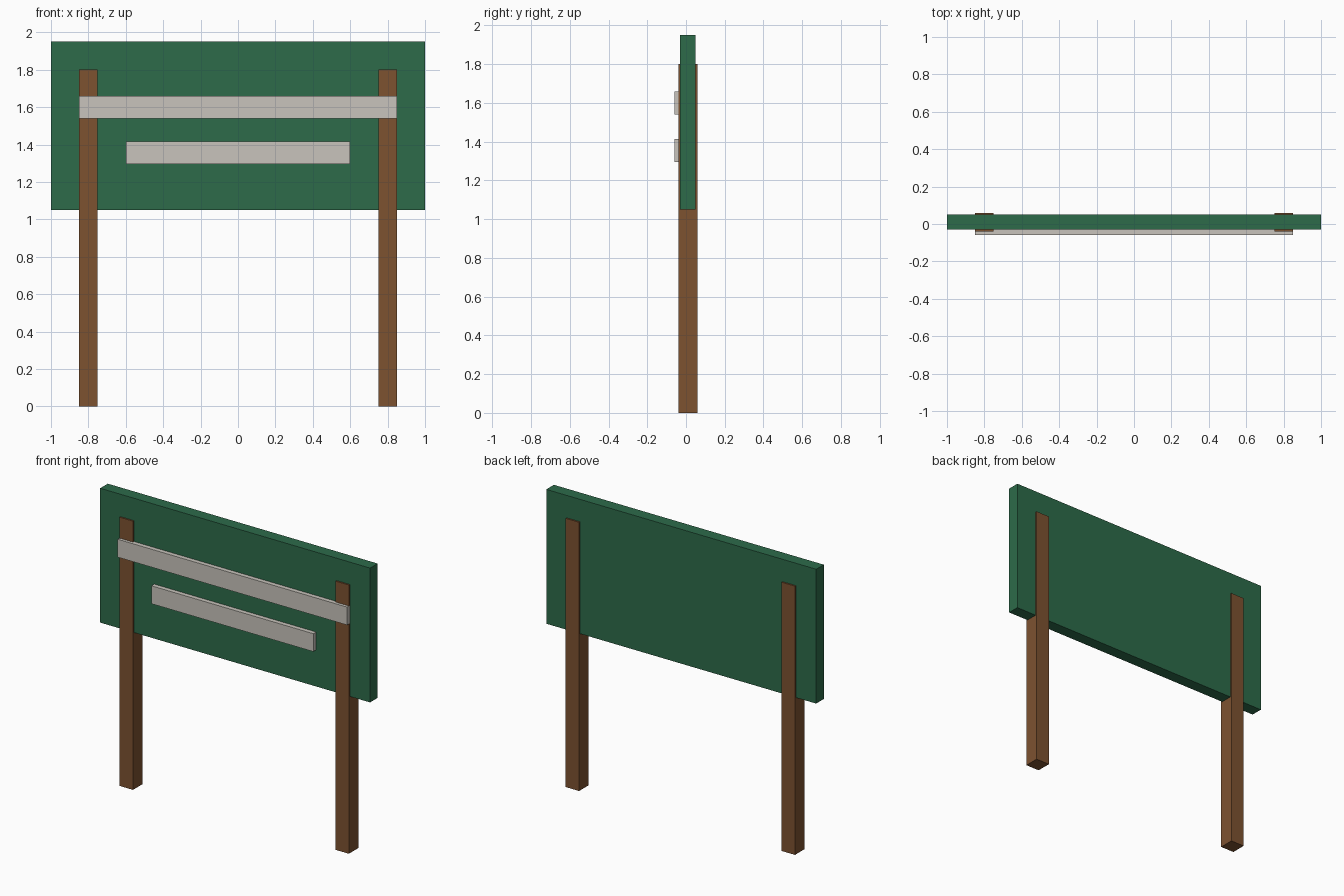
import bpy

if "Cube" in bpy.data.objects:
    bpy.data.objects.remove(bpy.data.objects["Cube"])


def material(name, rgb):
    m = bpy.data.materials.new(name)
    m.diffuse_color = (*rgb, 1.0)
    m.use_nodes = True
    m.node_tree.nodes["Principled BSDF"].inputs["Base Color"].default_value = m.diffuse_color
    return m


GREEN = material("green paint", (0.026, 0.147, 0.068))
BROWN = material("brown wood", (0.205, 0.084, 0.030))
PALE = material("pale grey", (0.578, 0.552, 0.503))


def box(name, x, y, z, mat):
    """Box from (min, max) ranges on each axis."""
    bpy.ops.mesh.primitive_cube_add(size=1)
    ob = bpy.context.object
    ob.name = name
    ranges = (x, y, z)
    ob.location = [(a + b) / 2 for a, b in ranges]
    ob.scale = [b - a for a, b in ranges]
    bpy.ops.object.transform_apply(location=True, rotation=False, scale=True)
    ob.data.materials.append(mat)
    return ob


# Sign board
box("sign_board", (-1, 1), (-0.03, 0.05), (1.05, 1.95), GREEN)

# Posts, slightly thicker than the board so they show on both faces
for side, cx in (("left", -0.8), ("right", 0.8)):
    box(side + "_post", (cx - 0.05, cx + 0.05), (-0.04, 0.06), (0, 1.8), BROWN)

# Blank strips on the front
for name, half, cz in (("upper_strip", 0.85, 1.6), ("lower_strip", 0.6, 1.355)):
    box(name, (-half, half), (-0.06, -0.03), (cz - 0.06, cz + 0.06), PALE)
